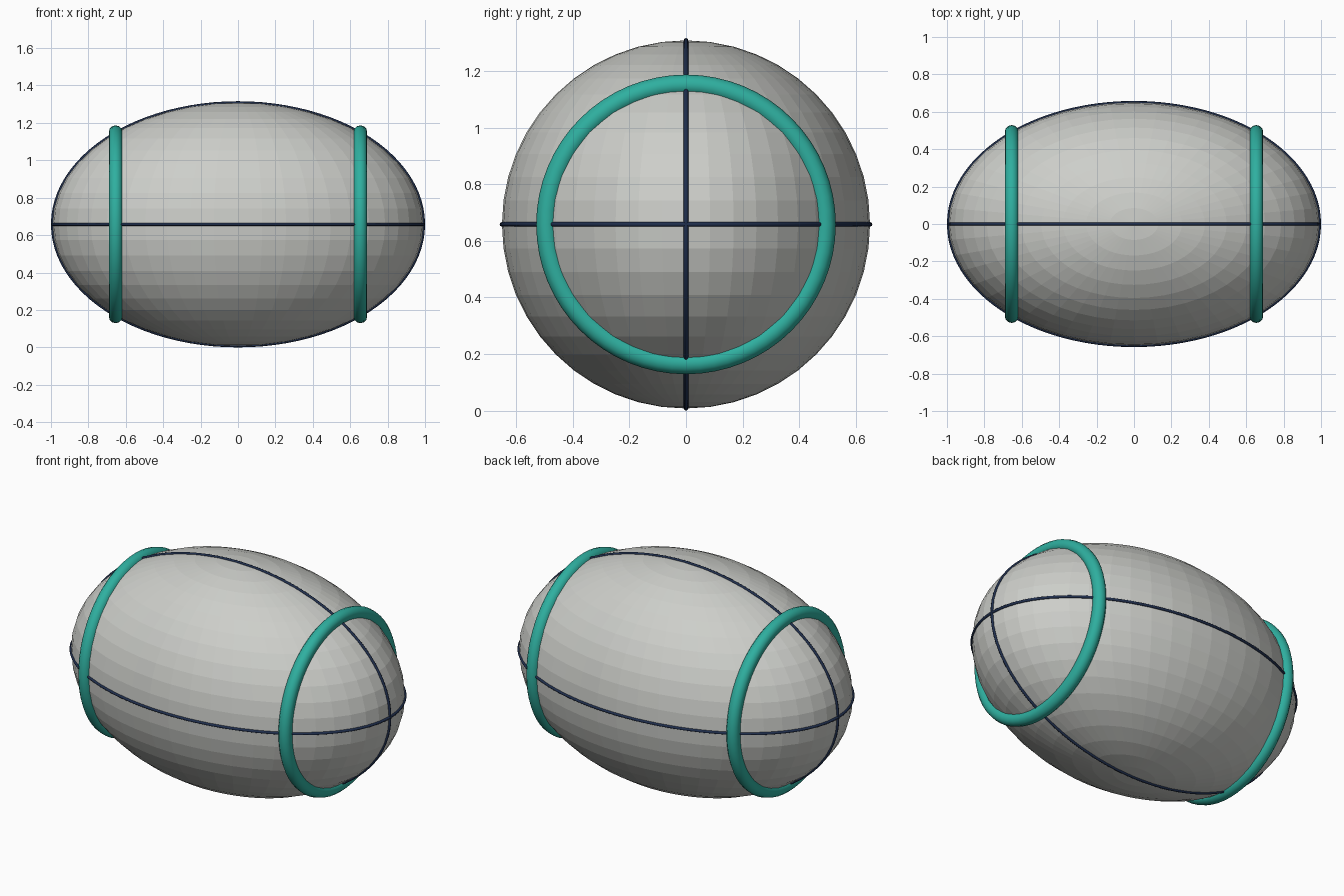
import bpy, bmesh, math
from mathutils import Vector

if "Cube" in bpy.data.objects:
    bpy.data.objects.remove(bpy.data.objects["Cube"])

CENTRE = Vector((0, 0, 0.658))
BALL_X, BALL_R = 0.992, 0.65


def material(name, rgb):
    m = bpy.data.materials.new(name)
    m.diffuse_color = (*rgb, 1)
    m.use_nodes = True
    m.node_tree.nodes["Principled BSDF"].inputs["Base Color"].default_value = m.diffuse_color
    return m


GREY = material("light grey", (0.61, 0.62, 0.59))
TEAL = material("teal", (0.028, 0.43, 0.35))
NAVY = material("dark navy", (0.014, 0.028, 0.075))


def add_object(name, bm, mat, smooth):
    bmesh.ops.recalc_face_normals(bm, faces=bm.faces)
    for f in bm.faces:
        f.smooth = smooth
    mesh = bpy.data.meshes.new(name)
    bm.to_mesh(mesh)
    bm.free()
    mesh.materials.append(mat)
    obj = bpy.data.objects.new(name, mesh)
    obj.location = CENTRE
    bpy.context.collection.objects.link(obj)
    return obj


def tube_loop(name, centre, u, v, a, b, r, mat, steps, sides):
    """Closed round tube along an ellipse with radii a, b on axes u, v."""
    u, v = Vector(u), Vector(v)
    w = u.cross(v)
    bm = bmesh.new()
    rows = []
    for i in range(steps):
        t = 2 * math.pi * i / steps
        p = Vector(centre) + u * a * math.cos(t) + v * b * math.sin(t)
        n = (u * b * math.cos(t) + v * a * math.sin(t)).normalized()
        rows.append([bm.verts.new(p + r * (n * math.cos(s) + w * math.sin(s)))
                     for s in (2 * math.pi * k / sides for k in range(sides))])
    for i in range(steps):
        p, q = rows[i], rows[(i + 1) % steps]
        for k in range(sides):
            m = (k + 1) % sides
            bm.faces.new((p[k], q[k], q[m], p[m]))
    return add_object(name, bm, mat, True)


# Faceted oval body
bm = bmesh.new()
bmesh.ops.create_uvsphere(bm, u_segments=48, v_segments=24, radius=1)
bmesh.ops.scale(bm, vec=(BALL_X, BALL_R, BALL_R), verts=bm.verts)
add_object("ball_body", bm, GREY, False)

# Raised bands near both ends
for side, x in (("left", -0.654), ("right", 0.654)):
    tube_loop(side + "_band", (x, 0, 0), (0, 1, 0), (0, 0, 1),
              0.492, 0.492, 0.037, TEAL, 64, 12)

# Thin seams running lengthwise
for name, v in (("upright_seam", (0, 0, 1)), ("level_seam", (0, 1, 0))):
    tube_loop(name, (0, 0, 0), (1, 0, 0), v,
              BALL_X, BALL_R, 0.008, NAVY, 96, 8)
